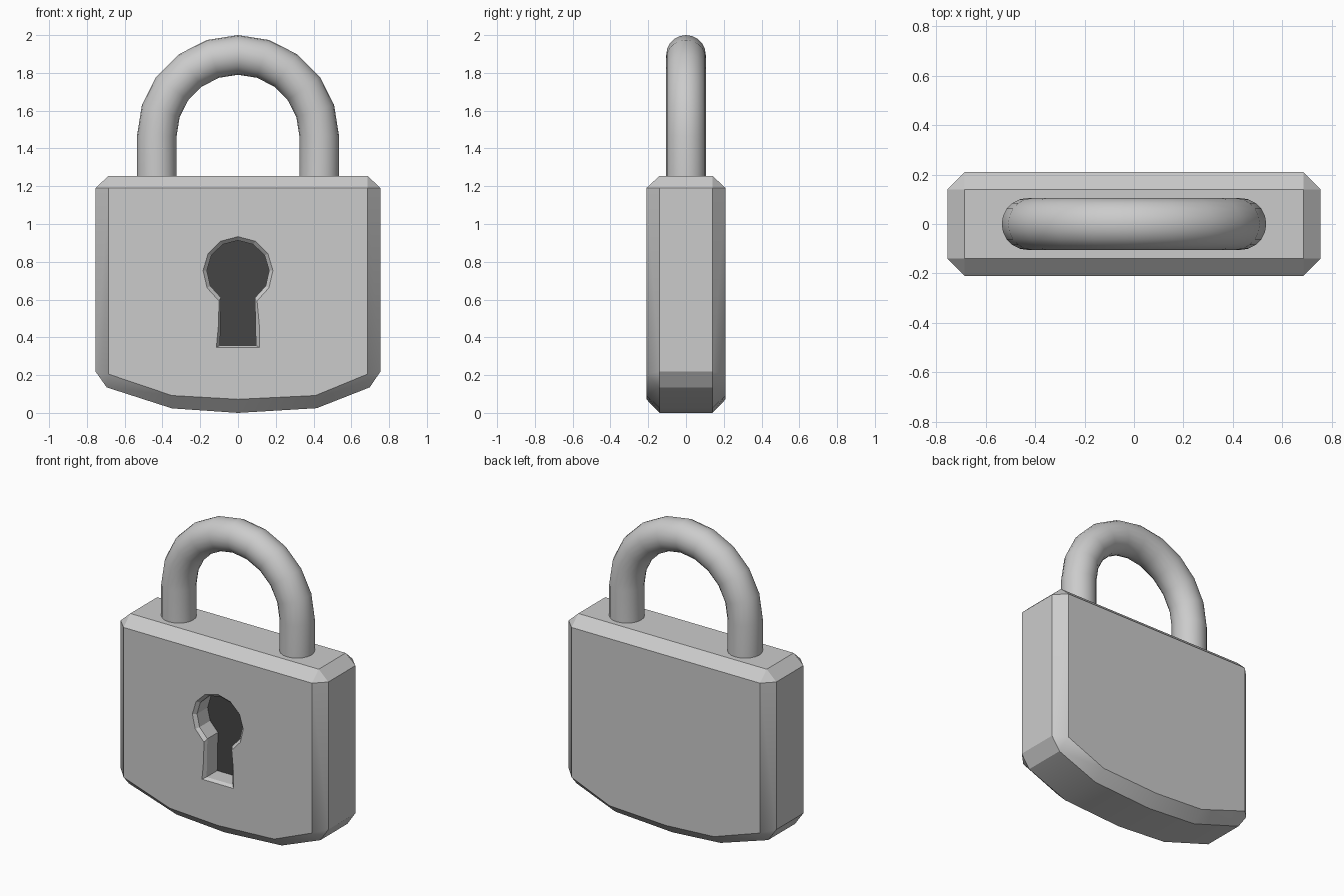
import bpy, bmesh
from math import sin, cos, pi, radians

if "Cube" in bpy.data.objects:
    bpy.data.objects.remove(bpy.data.objects["Cube"])


def finish(bm, name, angle=None):
    bmesh.ops.recalc_face_normals(bm, faces=bm.faces[:])
    me = bpy.data.meshes.new(name)
    bm.to_mesh(me)
    bm.free()
    ob = bpy.data.objects.new(name, me)
    bpy.context.collection.objects.link(ob)
    if angle:
        bpy.ops.object.select_all(action='DESELECT')
        ob.select_set(True)
        bpy.context.view_layer.objects.active = ob
        bpy.ops.object.shade_smooth_by_angle(angle=radians(angle))
    return ob


def loft(bm, rings):
    """Skin equal-length rings of points and cap both ends."""
    vs = [[bm.verts.new(p) for p in r] for r in rings]
    n = len(vs[0])
    for a, b in zip(vs, vs[1:]):
        for i in range(n):
            j = (i + 1) % n
            bm.faces.new((a[i], a[j], b[j], b[i]))
    bm.faces.new(vs[0])
    bm.faces.new(vs[-1])


def keyhole(d, y):
    """Keyhole outline shrunk inwards by d, at depth y."""
    pts = [(-0.115 + d, 0.345 + d * 0.6), (0.115 - d, 0.345 + d * 0.6)]
    for i in range(11):
        a = radians(-57 + i * 29.4)
        pts.append(((0.185 - d) * cos(a), 0.748 + (0.185 - d) * sin(a)))
    return [(x, y, z) for x, z in pts]


# Body: bevelled block with a bowed bottom
middle = [(0.755, 0.22), (0.755, 1.19), (0.685, 1.255), (-0.685, 1.255), (-0.755, 1.19),
          (-0.755, 0.22), (-0.695, 0.135), (-0.35, 0.024), (0, 0), (0.417, 0.025), (0.697, 0.135)]
face = [(0.685, 0.205), (0.685, 1.19), (-0.685, 1.19), (-0.685, 0.205),
        (-0.35, 0.092), (0, 0.072), (0.41, 0.092)]
bm = bmesh.new()
for outline, y in ((middle, 0.14), (face, 0.21)):
    for x, z in outline:
        for s in (-1, 1):
            bm.verts.new((x, s * y, z))
bmesh.ops.convex_hull(bm, input=bm.verts[:])
bmesh.ops.dissolve_limit(bm, angle_limit=radians(1), verts=bm.verts[:], edges=bm.edges[:])
body = finish(bm, "body", 30)

# Keyhole recess with a chamfered rim
bm = bmesh.new()
loft(bm, [keyhole(-0.02, -0.23), keyhole(0.02, -0.19), keyhole(0.02, -0.078)])
cutter = finish(bm, "keyhole_cutter")
cutter.hide_render = True
cutter.hide_viewport = True
cut = body.modifiers.new("keyhole", 'BOOLEAN')
cut.operation = 'DIFFERENCE'
cut.solver = 'EXACT'
cut.object = cutter

# Dark floor of the keyhole
bm = bmesh.new()
bm.faces.new([bm.verts.new(p) for p in keyhole(0.02, -0.08)])
floor = finish(bm, "keyhole_floor")
if floor.data.polygons[0].normal.y > 0:
    floor.data.flip_normals()
dark = bpy.data.materials.new("dark")
dark.diffuse_color = (0.06, 0.06, 0.06, 1)
dark.use_nodes = True
dark.node_tree.nodes["Principled BSDF"].inputs["Base Color"].default_value = dark.diffuse_color
floor.data.materials.append(dark)

# Shackle: round tube along two legs and a ten-segment arch
R, r, top = 0.43, 0.105, 1.465
path = [(R, 1.2, 0)]
path += [(R * cos(i * pi / 10), top + R * sin(i * pi / 10), i * pi / 10) for i in range(11)]
path += [(-R, 1.2, pi)]
rings = []
for x, z, a in path:
    ring = []
    for k in range(20):
        t = 2 * pi * k / 20
        ring.append((x + r * cos(t) * cos(a), r * sin(t), z + r * cos(t) * sin(a)))
    rings.append(ring)
bm = bmesh.new()
loft(bm, rings)
finish(bm, "shackle", 40)
